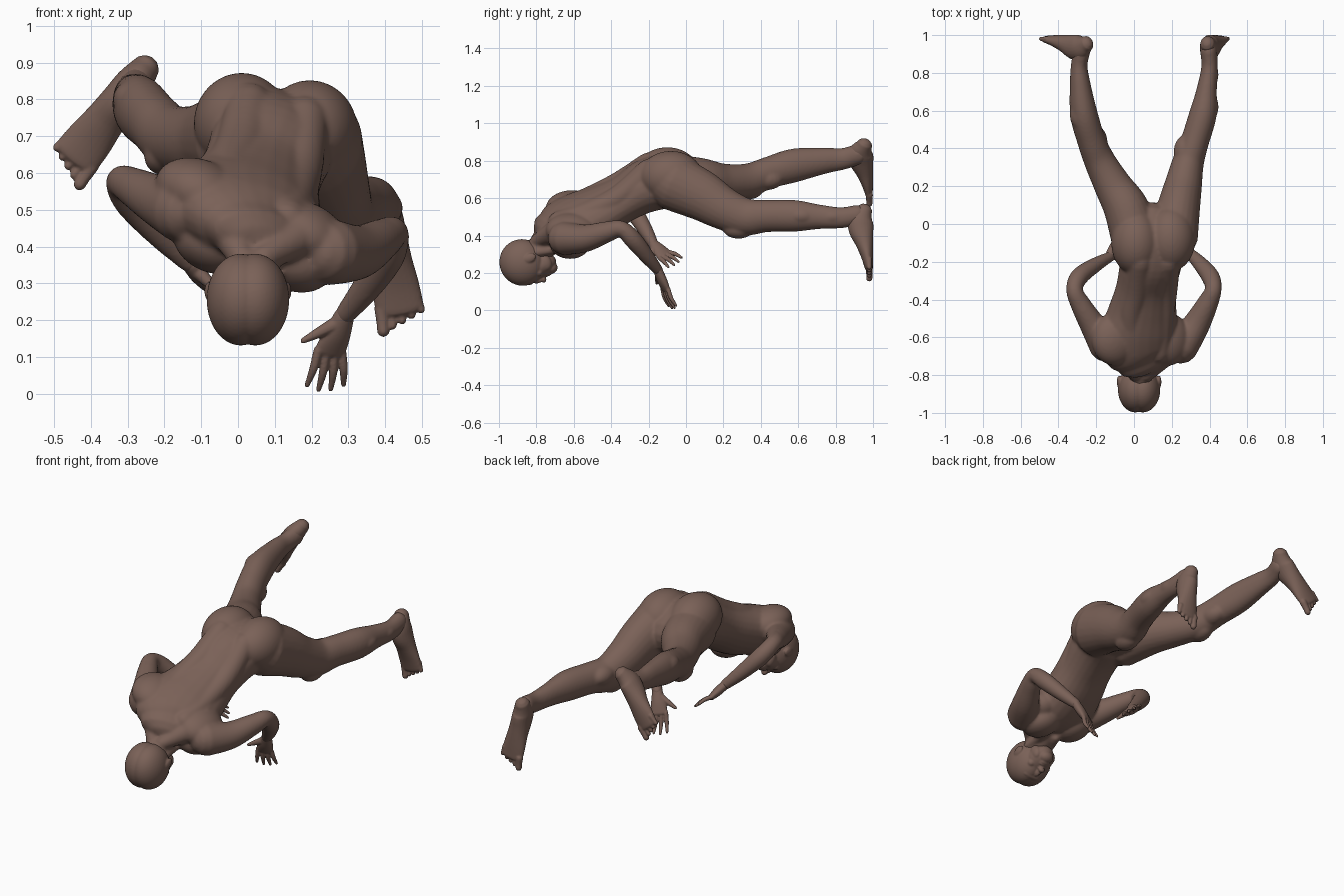
import bpy, bmesh, math
from mathutils import Vector, Matrix

cube = bpy.data.objects.get("Cube")
if cube:
    bpy.data.objects.remove(cube, do_unlink=True)

skin = bpy.data.materials.new("brown_clay")
skin.use_nodes = True
SKIN = (0.195, 0.12, 0.096, 1)
skin.diffuse_color = SKIN
bsdf = next(n for n in skin.node_tree.nodes if n.type == 'BSDF_PRINCIPLED')
bsdf.inputs["Base Color"].default_value = SKIN
bsdf.inputs["Roughness"].default_value = 0.7


def ball(bm, centre, radii, axes=None):
    """Ellipsoid, optionally turned to a set of axes."""
    turn = axes.to_4x4() if axes else Matrix.Identity(4)
    m = Matrix.Translation(Vector(centre)) @ turn @ Matrix.Diagonal((*radii, 1))
    bmesh.ops.create_icosphere(bm, subdivisions=4, radius=1, matrix=m)


def spline(a, b, c, d, t):
    return 0.5 * (2 * b + (c - a) * t + (2 * a - 5 * b + 4 * c - d) * t * t
                  + (3 * b - a - 3 * c + d) * t ** 3)


def tube(bm, stations, side=(1, 0, 0), steps=5, sides=24):
    """Smooth round-ended loft through stations of x, y, z, half width, half depth."""
    pts = [Vector(s if len(s) == 5 else (*s, s[3])) for s in stations]
    ext = [pts[0]] + pts + [pts[-1]]
    path = [spline(*ext[i:i + 4], k / steps)
            for i in range(len(pts) - 1) for k in range(steps)] + [pts[-1]]
    pos = [Vector(p[:3]) for p in path]
    sections = []
    for i, p in enumerate(path):
        t = (pos[min(i + 1, len(pos) - 1)] - pos[max(i - 1, 0)]).normalized()
        sections.append((pos[i], t, p[3], p[4]))

    def cap(section, sign):
        p, t, a, b = section
        return [(p + t * sign * min(a, b) * math.sin(q), t, a * math.cos(q), b * math.cos(q))
                for q in (0.5, 1.0, 1.35)]
    sections = cap(sections[0], -1)[::-1] + sections + cap(sections[-1], 1)
    rings = []
    for p, t, a, b in sections:
        u = Vector(side)
        u = (u - t * u.dot(t)).normalized()
        v = t.cross(u)
        angles = [math.tau * k / sides for k in range(sides)]
        rings.append([bm.verts.new(p + u * a * math.cos(q) + v * b * math.sin(q)) for q in angles])
    for r, s in zip(rings, rings[1:]):
        for k in range(sides):
            n = (k + 1) % sides
            bm.faces.new((r[k], r[n], s[n], s[k]))
    bm.faces.new(rings[0][::-1])
    bm.faces.new(rings[-1])


def finish(bm, name, voxel, smooth):
    """Fuse the overlapping masses of one part into a single skin."""
    bmesh.ops.recalc_face_normals(bm, faces=bm.faces)
    mesh = bpy.data.meshes.new(name)
    bm.to_mesh(mesh)
    bm.free()
    mesh.materials.append(skin)
    ob = bpy.data.objects.new(name, mesh)
    bpy.context.collection.objects.link(ob)
    fuse = ob.modifiers.new("fuse", 'REMESH')
    fuse.mode = 'VOXEL'
    fuse.voxel_size = voxel
    fuse.use_smooth_shade = True
    soft = ob.modifiers.new("soften", 'SMOOTH')
    soft.factor = 0.5
    soft.iterations = smooth


# Torso, rolled so the right side is higher
body = bmesh.new()
ROLL = (0.92, 0, -0.39)
tube(body, [(.05, -.71, .435, .16, .09), (.035, -.66, .455, .21, .12), (.03, -.57, .485, .22, .135),
            (.045, -.45, .535, .188, .13), (.065, -.33, .6, .165, .12), (.09, -.2, .67, .17, .14),
            (.1, -.08, .69, .18, .135), (.1, 0, .67, .14, .115)], ROLL)
# Back muscles, shoulder blades, chest and buttocks
tube(body, [(-.01, -.68, .53, .06), (-.02, -.5, .6, .068), (.01, -.35, .675, .07), (.03, -.2, .78, .065)])
tube(body, [(.13, -.68, .47, .06), (.15, -.5, .535, .06), (.165, -.35, .61, .065), (.18, -.2, .745, .065)])
roll = Matrix.Rotation(math.radians(23), 3, 'Y')
ball(body, (-.1, -.61, .545), (.13, .14, .09), roll)
ball(body, (.18, -.61, .43), (.12, .14, .09), roll)
ball(body, (-.07, -.62, .41), (.11, .11, .08), roll)
ball(body, (.15, -.62, .36), (.11, .11, .08), roll)
ball(body, (.01, -.1, .735), (.13, .17, .137))
ball(body, (.195, -.08, .715), (.13, .17, .137))

# Legs, from hip to ankle
tube(body, [(.01, -.08, .69, .13, .145), (-.04, .08, .69, .12, .125), (-.11, .2, .685, .1, .1),
            (-.18, .33, .695, .083, .09), (-.225, .44, .735, .075, .085), (-.265, .58, .775, .073, .09),
            (-.285, .74, .8, .055, .07), (-.29, .84, .81, .044, .058), (-.275, .92, .835, .045, .055)])
tube(body, [(.205, -.06, .68, .135, .15), (.235, .08, .615, .115, .135), (.26, .2, .545, .1, .115),
            (.285, .32, .5, .085, .1), (.32, .43, .505, .075, .087), (.365, .58, .505, .073, .085),
            (.385, .71, .5, .054, .066), (.4, .83, .495, .044, .056), (.395, .92, .51, .045, .055)])
# Kneecaps, calves and shin muscles
for x, y, z, r in ((-.2, .33, .645, .055), (.28, .28, .435, .055), (-.285, .58, .8, .055),
                   (.365, .54, .53, .055), (.4, .62, .505, .048), (.41, .79, .5, .038),
                   (-.2, .43, .7, .06), (.27, .38, .52, .06)):
    ball(body, (x, y, z), (r, r * 1.5, r * .95))

# Arms, from shoulder to wrist
LEFT_WRIST = Vector((.29, -.15, .215))
RIGHT_WRIST = Vector((-.13, -.175, .355))
tube(body, [(.25, -.65, .385, .09), (.325, -.54, .385, .074), (.39, -.42, .42, .056),
            (.42, -.345, .435, .044), (.405, -.28, .375, .048), (.35, -.21, .29, .04),
            (*LEFT_WRIST, .028)], (0, 0, 1))
tube(body, [(-.15, -.64, .5, .09), (-.215, -.54, .525, .07), (-.28, -.43, .56, .054),
            (-.315, -.35, .575, .044), (-.29, -.28, .525, .048), (-.21, -.22, .435, .04),
            (*RIGHT_WRIST, .028)], (0, 0, 1))
# Neck with its two side cords
tube(body, [(.03, -.83, .3, .072), (.04, -.75, .35, .072), (.05, -.65, .44, .085)])
for s in (-1, 1):
    tube(body, [(.03 + s * .065, -.8, .31, .022), (.05 + s * .04, -.66, .33, .025)])
    tube(body, [(.04 + s * .03, -.8, .37, .035), (.05 + s * .12, -.69, .47 - s * .04, .06)])
finish(body, "body", .008, 8)

# Head: up points to the crown, face points down and back under the body
UP = Vector((0, -.91, -.41)).normalized()
FACE = Vector((0, .41, -.91)).normalized()
X = Vector((1, 0, 0))
AXES = Matrix((X, FACE, UP)).transposed()
CENTRE = Vector((.027, -.875, .256))
head = bmesh.new()


def feature(x, face, up, radii):
    ball(head, CENTRE + X * x + FACE * face + UP * up, radii, AXES)


feature(0, .055, -.07, (.078, .062, .1))         # face
feature(0, .09, -.128, (.042, .032, .035))       # chin
feature(0, .106, .005, (.066, .022, .02))        # brow
feature(0, .12, -.045, (.013, .018, .036))       # nose bridge
feature(0, .128, -.066, (.019, .02, .015))       # nose tip
for up in (-.092, -.106):
    feature(0, .112, up, (.028, .013, .009))     # lips
for s in (-1, 1):
    feature(s * .02, 0, 0, (.092, .125, .122))   # skull halves
    feature(s * .034, .104, -.026, (.016, .012, .012))  # eyes
    feature(s * .052, .083, -.058, (.024, .024, .022))  # cheekbones
    feature(s * .05, .05, -.11, (.025, .045, .035))     # jaw
    feature(s * .105, -.005, -.045, (.013, .024, .036))  # ears
finish(head, "head", .005, 3)


def make_hand(name, wrist, knuckle, tip, thumb_side):
    bm = bmesh.new()
    k, t, s = Vector(knuckle), Vector(tip), Vector(thumb_side).normalized()
    mid = wrist.lerp(k, .55)
    tube(bm, [(*wrist, .028, .024), (*mid, .04, .024), (*k, .046, .017)], s)
    for i, reach in enumerate((.92, 1.0, .95, .8)):
        off = s * (.036 - .024 * i)
        base = k + off
        end = base + (t - k) * reach + off * .5
        joint = base.lerp(end, .5) - (t - k).cross(s) * .06
        tube(bm, [(*base, .0125), (*joint, .0115), (*end, .007)], s, sides=12)
    root = wrist.lerp(k, .3) + s * .02
    end = root + s * .07 + (k - wrist) * .5
    tube(bm, [(*root, .02), (*root.lerp(end, .55), .014), (*end, .008)], (t - k), sides=12)
    finish(bm, name, .004, 1)


make_hand("left_hand", LEFT_WRIST, (.25, -.11, .115), (.235, -.067, .01), (-.85, -.4, .1))
make_hand("right_hand", RIGHT_WRIST, (-.085, -.115, .295), (-.025, -.05, .25), (.45, -.6, -.35))


def make_foot(name, heel, toe, inner):
    """Foot hanging from the heel with its sole turned to the back."""
    bm = bmesh.new()
    heel, toe = Vector(heel), Vector(toe)
    d = toe - heel
    s = d.cross(Vector((0, 1, 0))).normalized() * inner
    shape = ((0, 0, .04, .044), (.14, -.018, .05, .066), (.3, -.015, .052, .066),
             (.5, .002, .056, .048), (.7, .016, .064, .033), (.88, .025, .066, .022))
    tube(bm, [(*(heel + d * f + Vector((0, y, 0))), w, h) for f, y, w, h in shape], s)
    for i in range(5):
        off = s * (.048 - .025 * i)
        base = heel + d * (.86 - .02 * i) + off + Vector((0, .028, 0))
        end = base + d * (.17 - .01 * i) + off * .1
        r = .02 if i == 0 else .014
        tube(bm, [(*base, r), (*base.lerp(end, .6), r * .85), (*end, r * .85)], s, sides=12)
    finish(bm, name, .005, 1)


make_foot("right_foot", (-.255, .952, .88), (-.465, .952, .61), 1)
make_foot("left_foot", (.39, .952, .53), (.445, .952, .19), -1)
